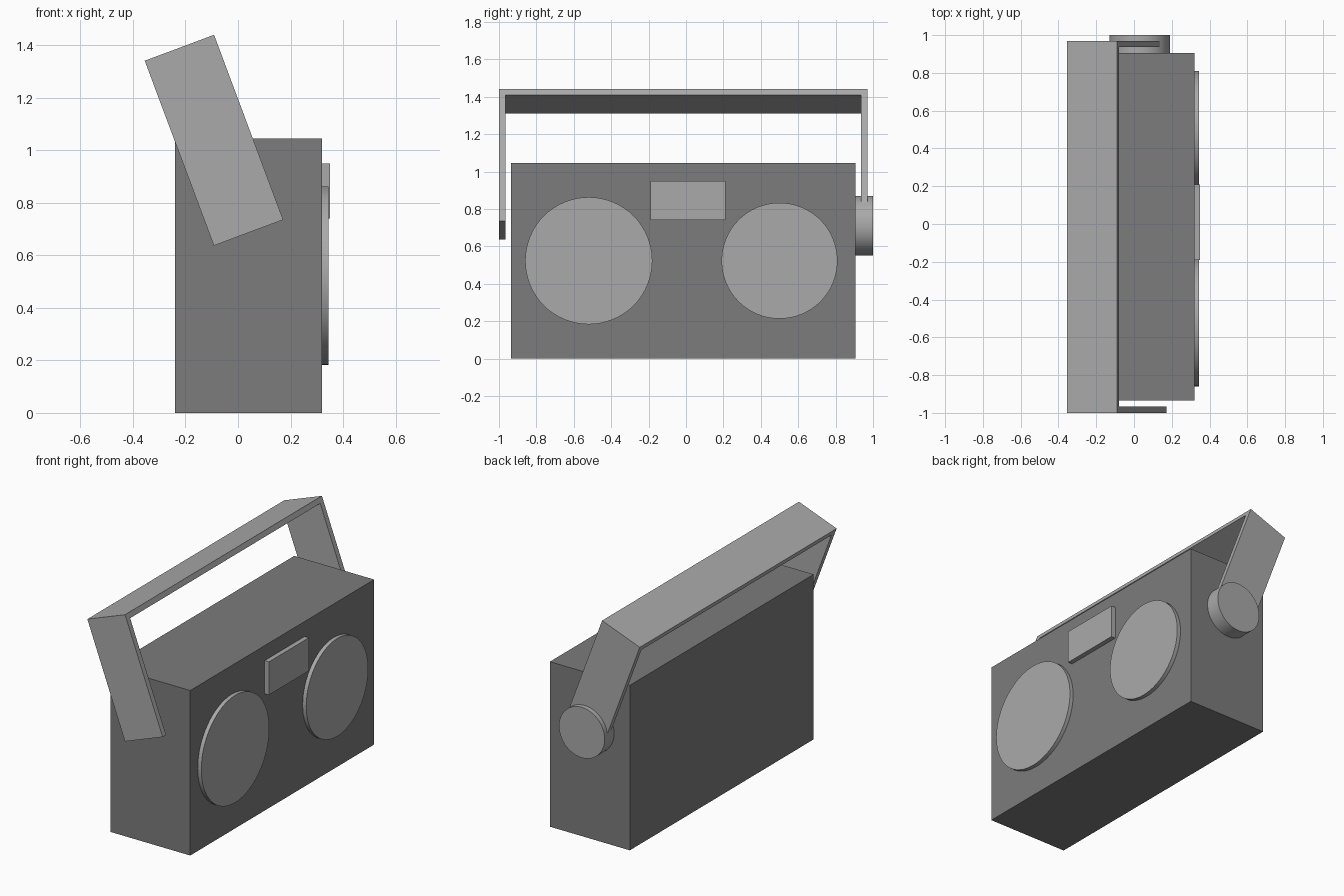
import bpy
import math
from mathutils import Vector

default = bpy.data.objects.get("Cube")
if default:
    bpy.data.objects.remove(default, do_unlink=True)


def material(name, value):
    mat = bpy.data.materials.new(name)
    mat.use_nodes = True
    colour = (value, value, value, 1)
    mat.diffuse_color = colour
    mat.node_tree.nodes["Principled BSDF"].inputs["Base Color"].default_value = colour
    return mat


dark_grey = material("dark grey", 0.2)
light_grey = material("light grey", 0.4)


def finish(name, mat):
    obj = bpy.context.object
    obj.name = name
    obj.data.materials.append(mat)
    return obj


def box(name, low, high, mat):
    """Axis-aligned box between two corners."""
    low, high = Vector(low), Vector(high)
    bpy.ops.mesh.primitive_cube_add(size=1, location=(low + high) / 2)
    obj = finish(name, mat)
    obj.scale = high - low
    bpy.ops.object.transform_apply(location=False, rotation=False, scale=True)
    return obj


def disc(name, centre, radius, depth, rotation, mat):
    """Short smooth-sided cylinder."""
    bpy.ops.mesh.primitive_cylinder_add(vertices=64, radius=radius, depth=depth,
                                        location=centre, rotation=rotation)
    obj = finish(name, mat)
    bpy.ops.object.shade_smooth_by_angle(angle=math.radians(40))
    return obj


# Case
FACE = 0.32
box("case", (-0.24, -0.935, 0), (FACE, 0.905, 1.045), dark_grey)

# Speakers and display on the wide face
for name, y, radius in (("large_speaker", -0.52, 0.34), ("small_speaker", 0.5, 0.31)):
    disc(name, (FACE + 0.0125, y, 0.523), radius, 0.025,
         (0, math.pi / 2, 0), light_grey)
box("display_panel", (FACE, -0.19, 0.74), (0.35, 0.21, 0.95), light_grey)

# Side knob through the handle arm
disc("side_knob", (0.03, 0.9525, 0.71), 0.16, 0.095, (math.pi / 2, 0, 0), light_grey)

# Tilted carrying handle: an upside-down U profile extruded across its width
WIDTH, LENGTH, THICK = 0.282, 0.752, 0.034
left, right = -1.0, 0.97
profile = [(left, 0), (left, LENGTH), (right, LENGTH), (right, 0),
           (right - THICK, 0), (right - THICK, LENGTH - THICK),
           (left + THICK, LENGTH - THICK), (left + THICK, 0)]
count = len(profile)
verts = [(x, y, z) for x in (0, WIDTH) for y, z in profile]
faces = [(i, (i + 1) % count, (i + 1) % count + count, i + count) for i in range(count)]
# Each end of the U is three quads: two arms and the top bar
for base, flip in ((0, False), (count, True)):
    for quad in ((0, 7, 6, 1), (1, 6, 5, 2), (2, 5, 4, 3)):
        face = [base + i for i in quad]
        faces.append(tuple(reversed(face)) if flip else tuple(face))
mesh = bpy.data.meshes.new("carry_handle")
mesh.from_pydata(verts, [], faces)
handle = bpy.data.objects.new("carry_handle", mesh)
bpy.context.collection.objects.link(handle)
mesh.materials.append(light_grey)
handle.location = (-0.092, 0, 0.637)
handle.rotation_euler.y = math.radians(-20.5)

# Consistent outward normals on the handle
bpy.ops.object.select_all(action='DESELECT')
handle.select_set(True)
bpy.context.view_layer.objects.active = handle
bpy.ops.object.mode_set(mode='EDIT')
bpy.ops.mesh.select_all(action='SELECT')
bpy.ops.mesh.normals_make_consistent(inside=False)
bpy.ops.object.mode_set(mode='OBJECT')
